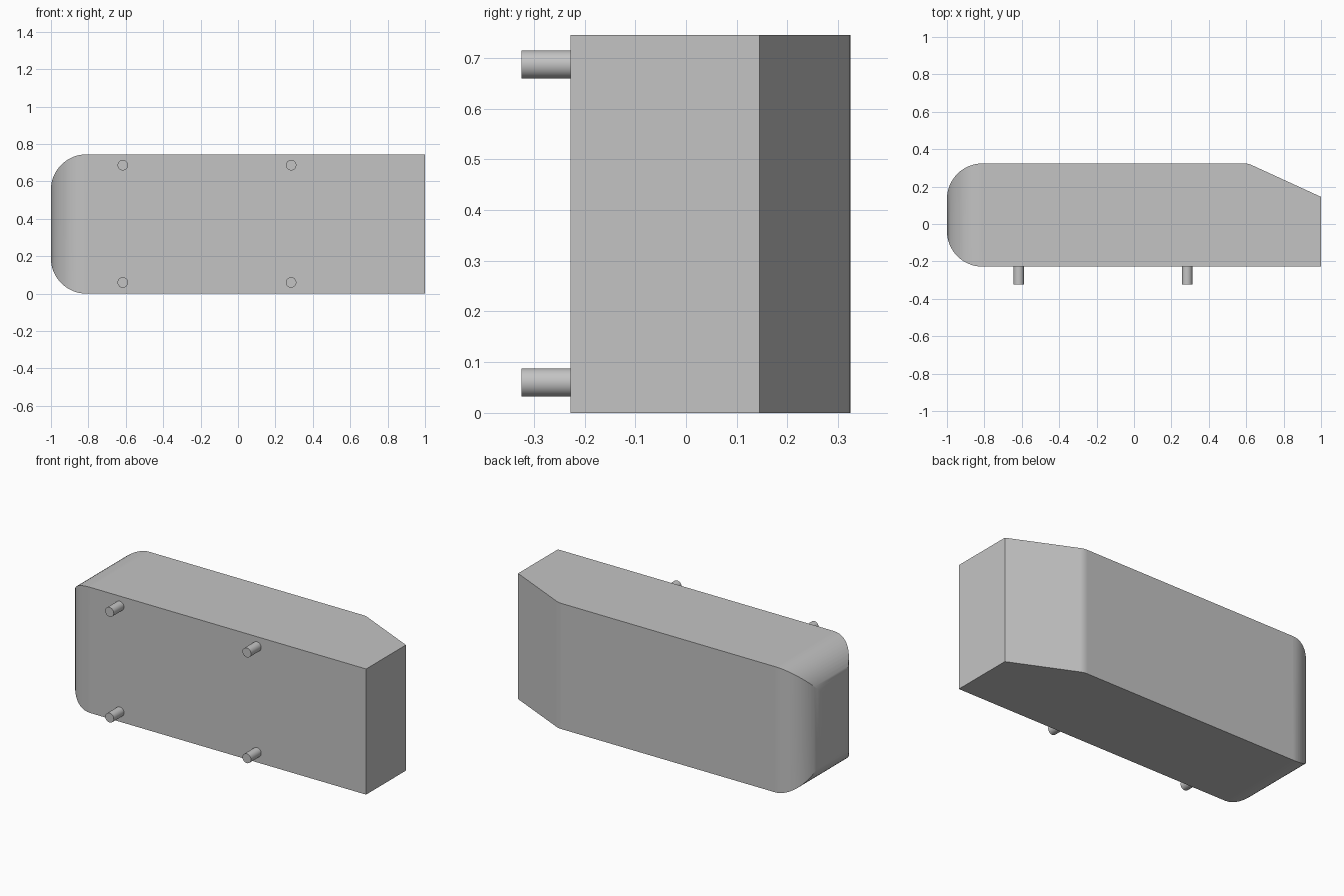
import bpy, bmesh, math
from mathutils import Vector, Matrix

cube = bpy.data.objects.get("Cube")
if cube:
    bpy.data.objects.remove(cube, do_unlink=True)

grey = bpy.data.materials.new("plain grey")
grey.use_nodes = True
grey.diffuse_color = (0.55, 0.55, 0.55, 1)
grey.node_tree.nodes["Principled BSDF"].inputs["Base Color"].default_value = grey.diffuse_color


def rounded(corners, steps=16):
    """Outline from (x, y, radius) corners, each rounded by a tangent arc."""
    points = []
    for i, (x, y, r) in enumerate(corners):
        p = Vector((x, y))
        if r == 0:
            points.append(p)
            continue
        a = (Vector(corners[i - 1][:2]) - p).normalized()
        b = (Vector(corners[(i + 1) % len(corners)][:2]) - p).normalized()
        half = a.angle(b) / 2
        centre = p + (a + b).normalized() * r / math.sin(half)
        start = p + a * r / math.tan(half) - centre
        sweep = start.angle_signed(p + b * r / math.tan(half) - centre)
        for k in range(steps + 1):
            points.append(centre + Matrix.Rotation(-sweep * k / steps, 2) @ start)
    return points


def make_object(name, bm):
    bmesh.ops.recalc_face_normals(bm, faces=bm.faces)
    mesh = bpy.data.meshes.new(name)
    bm.to_mesh(mesh)
    bm.free()
    mesh.materials.append(grey)
    obj = bpy.data.objects.new(name, mesh)
    bpy.context.collection.objects.link(obj)
    return obj


def prism(name, outline, low, high, place):
    """Extrude an outline; place maps (u, v, depth) to a position."""
    bm = bmesh.new()
    base = bm.faces.new([bm.verts.new(place(p.x, p.y, low)) for p in outline])
    result = bmesh.ops.extrude_face_region(bm, geom=[base], use_keep_orig=True)
    verts = [v for v in result["geom"] if isinstance(v, bmesh.types.BMVert)]
    bmesh.ops.translate(bm, verts=verts, vec=Vector(place(0, 0, high)) - Vector(place(0, 0, low)))
    return make_object(name, bm)


def activate(obj):
    bpy.ops.object.select_all(action="DESELECT")
    obj.select_set(True)
    bpy.context.view_layer.objects.active = obj


HEIGHT, FRONT, BACK, R = 0.745, -0.228, 0.324, 0.19

# Body: plan outline with rounded right end and slanted back left corner
plan = rounded([(-1, FRONT, R), (1, FRONT, 0), (1, 0.145, 0), (0.61, BACK, 0.1), (-1, BACK, R)])
body = prism("body", plan, 0, HEIGHT, lambda u, v, d: (u, v, d))

# Rounded front outline trims the top and bottom of the right end
side = rounded([(-1.0004, 0, R), (1.2, 0, 0), (1.2, HEIGHT, 0), (-1.0004, HEIGHT, R)])
cutter = prism("end_cutter", side, -1, 1, lambda u, v, d: (u, d, v))
cutter.hide_render = True
trim = body.modifiers.new("trim", "BOOLEAN")
trim.operation = "INTERSECT"
trim.solver = "EXACT"
trim.object = cutter
activate(body)
bpy.ops.object.modifier_apply(modifier=trim.name)
bpy.data.objects.remove(cutter, do_unlink=True)
bpy.ops.object.shade_smooth_by_angle(angle=math.radians(25))
normals = body.modifiers.new("flat panels", "WEIGHTED_NORMAL")
normals.keep_sharp = True

# Four round pegs on the front
for x, across in ((-0.616, "right"), (0.284, "left")):
    for z, level in ((0.06, "lower"), (0.687, "upper")):
        bm = bmesh.new()
        bmesh.ops.create_cone(bm, cap_ends=True, segments=32, radius1=0.028, radius2=0.028,
                              depth=0.106, matrix=Matrix.Rotation(math.pi / 2, 4, "X"))
        peg = make_object(f"{level}_{across}_peg", bm)
        peg.location = (x, -0.271, z)
        activate(peg)
        bpy.ops.object.shade_smooth_by_angle(angle=math.radians(30))
